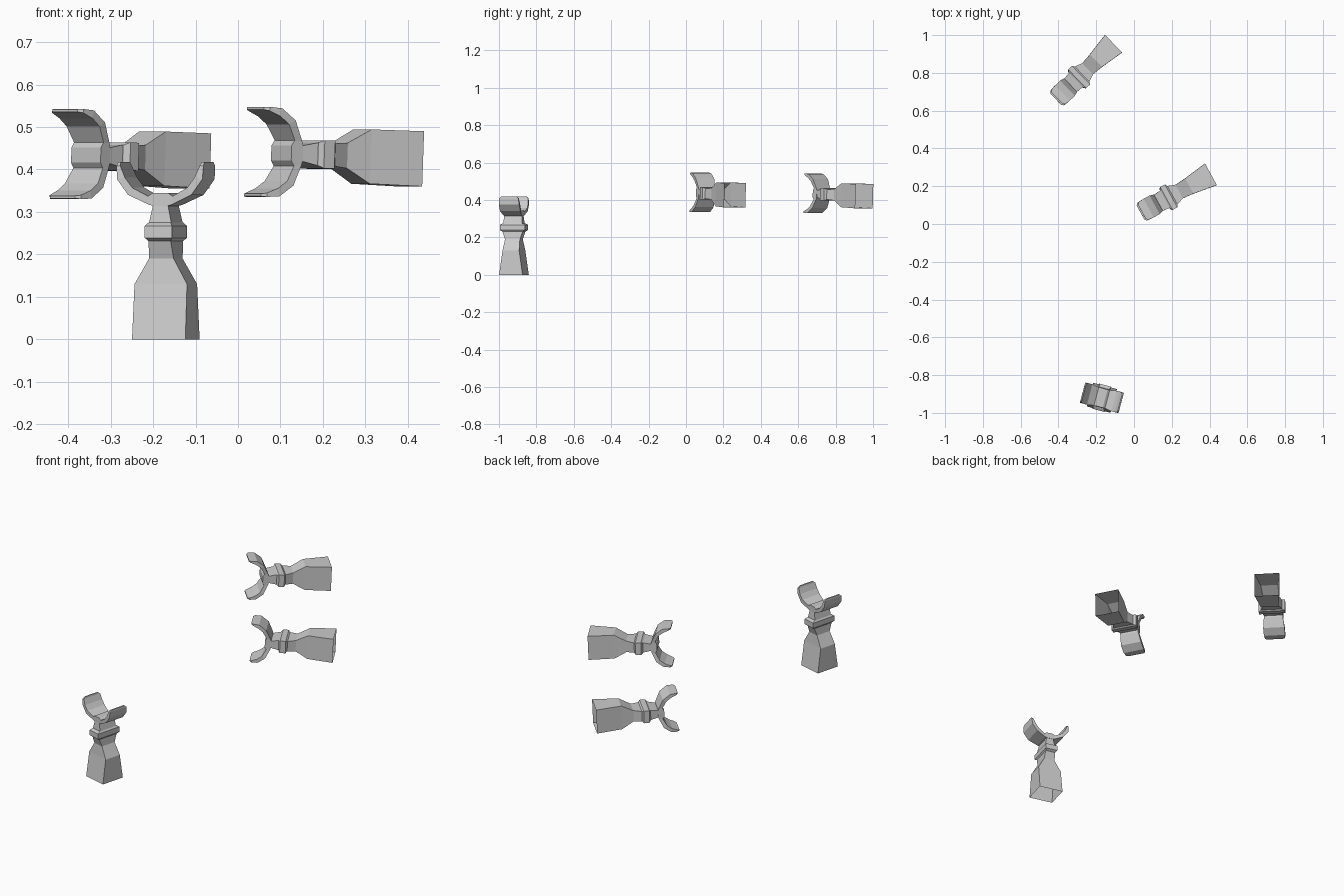
import bpy, bmesh
from math import radians, sin, cos
from mathutils import Matrix, Vector

if "Cube" in bpy.data.objects:
    bpy.data.objects.remove(bpy.data.objects["Cube"])

# grip rings: height along axis, half width, half depth (bottom end is open)
GRIP = [(0, .065, .065), (.13, .064, .046), (.19, .03, .041), (.231, .027, .056)]
COLLAR = [(.231, .027, .056), (.239, .033, .069), (.267, .033, .069), (.275, .027, .056)]
NECK = [(.275, .027, .052), (.322, .017, .048)]
# fork sections: outer u, outer s, inner u, inner s, half depth
FORK = [(.017, .314, .018, .345, .05), (.028, .317, .03, .337, .05),
        (.077, .34, .067, .357, .056), (.104, .377, .085, .381, .056),
        (.106, .408, .097, .409, .053), (.105, .418, .099, .418, .042)]


def loft(name, rings, matrix, caps):
    """Skin a series of four-cornered rings."""
    bm = bmesh.new()
    loops = [[bm.verts.new(p) for p in r] for r in rings]
    for a, b in zip(loops, loops[1:]):
        for i in range(4):
            j = (i + 1) % 4
            bm.faces.new((a[i], a[j], b[j], b[i]))
    if caps:
        bm.faces.new(loops[0][::-1])
        bm.faces.new(loops[-1])
        bmesh.ops.recalc_face_normals(bm, faces=bm.faces)
    me = bpy.data.meshes.new(name)
    bm.to_mesh(me)
    bm.free()
    ob = bpy.data.objects.new(name, me)
    bpy.context.collection.objects.link(ob)
    ob.matrix_world = matrix
    return ob


def boxes(profile):
    return [[(-w, -d, z), (w, -d, z), (w, d, z), (-w, d, z)] for z, w, d in profile]


def holder(name, matrix):
    # tapered grip, collar and upper neck in one skin
    loft(name + "_grip", boxes(GRIP + COLLAR[1:] + NECK), matrix, False)
    # two-pronged fork, mirrored about the axis
    rings = []
    for sx, secs in ((-1, FORK[::-1]), (1, FORK)):
        for uo, so, ui, si, d in secs:
            rings.append([(sx * uo, -d, so), (sx * uo, d, so),
                          (sx * ui, d, si), (sx * ui, -d, si)])
    loft(name + "_fork", rings, matrix, True)


def lying(loc, heading, tilt=2.3):
    """Lay a holder down, pointing backwards along the heading, slightly raised."""
    h, t = radians(heading), radians(tilt)
    axis = Vector((-cos(h) * cos(t), -sin(h) * cos(t), sin(t)))
    side = Vector((cos(h) * sin(t), sin(h) * sin(t), cos(t)))
    depth = axis.cross(side)
    rot = Matrix((side, depth, axis)).transposed().to_4x4()
    return Matrix.Translation(loc) @ rot


# one standing holder and two lying ones
holder("standing", Matrix.Translation((-.17, -.92, 0)) @ Matrix.Rotation(radians(-15), 4, 'Z'))
holder("lying_back", lying((-.11, .953, .42), 44))
holder("lying_middle", lying((.405, .262, .425), 28.5))
